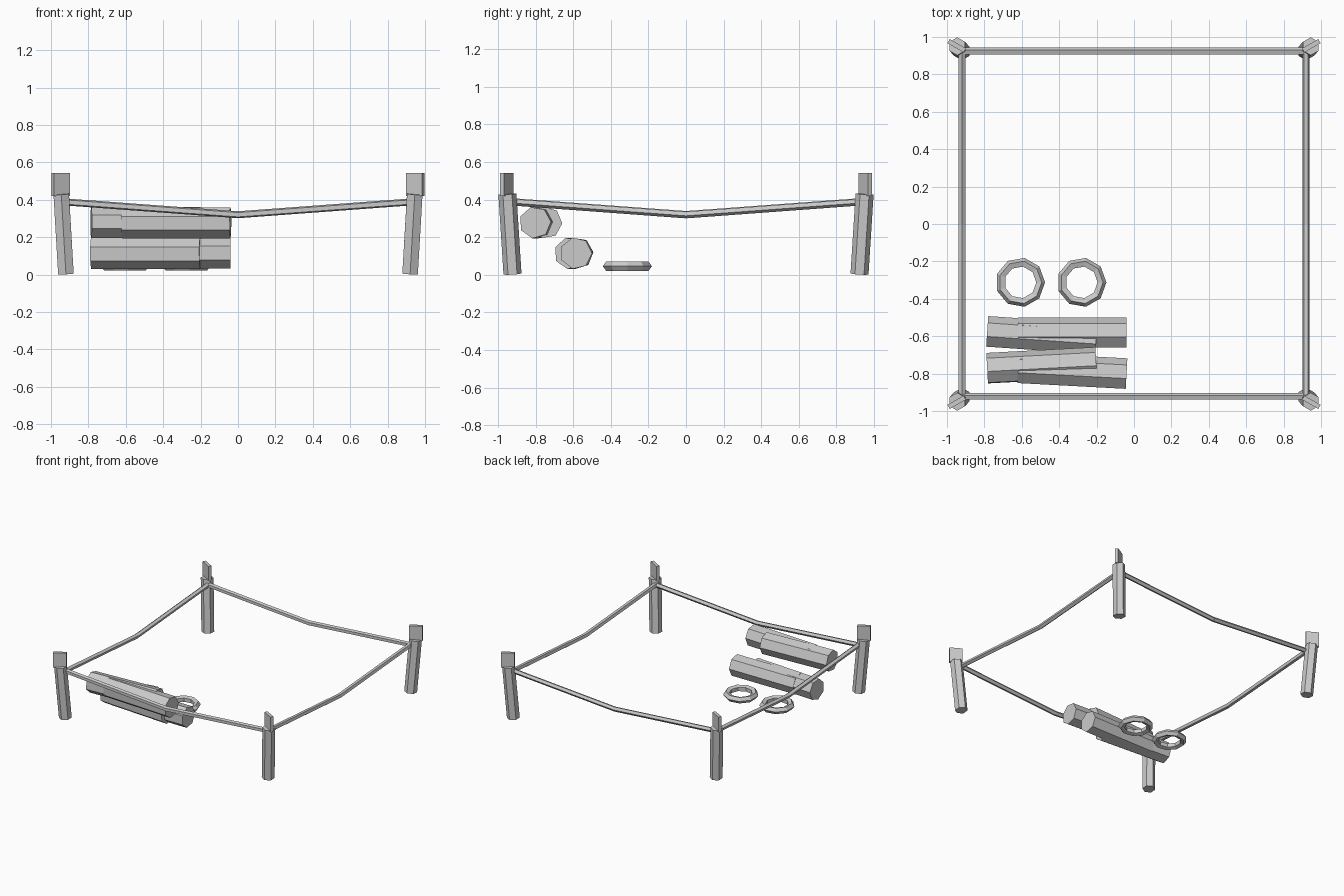
import bpy
import bmesh
from math import radians
from mathutils import Matrix, Vector

if "Cube" in bpy.data.objects:
    bpy.data.objects.remove(bpy.data.objects["Cube"])


def add_object(name, bm):
    mesh = bpy.data.meshes.new(name)
    bm.to_mesh(mesh)
    bm.free()
    obj = bpy.data.objects.new(name, mesh)
    bpy.context.collection.objects.link(obj)
    return obj


def rod(bm, a, b, radius, sides):
    """Capped prism running from point a to point b."""
    a, b = Vector(a), Vector(b)
    turn = Vector((0, 0, 1)).rotation_difference(b - a).to_matrix().to_4x4()
    bmesh.ops.create_cone(bm, cap_ends=True, segments=sides,
                          radius1=radius, radius2=radius, depth=(b - a).length,
                          matrix=Matrix.Translation((a + b) / 2) @ turn)


# Corner posts lean outwards, each with a thin upright plate on top
for fb, sy in (("front", -1), ("back", 1)):
    for lr, sx in (("left", -1), ("right", 1)):
        bm = bmesh.new()
        rod(bm, (sx * 0.92, sy * 0.923, 0.004), (sx * 0.945, sy * 0.95, 0.43), 0.048, 6)
        add_object(f"{fb}_{lr}_post", bm)

        bm = bmesh.new()
        bmesh.ops.create_cube(bm, size=1, matrix=(
            Matrix.Translation((sx * 0.948, sy * 0.953, 0.481))
            @ Matrix.Rotation(radians(30 * sx * sy), 4, "Z")
            @ Matrix.Diagonal((0.1, 0.025, 0.122, 1))))
        add_object(f"{fb}_{lr}_plate", bm)

# Sagging ropes between the posts, two straight lengths each
corners = [Vector((x, y, 0.388)) for x, y in
           ((-0.92, -0.923), (0.92, -0.923), (0.92, 0.923), (-0.92, 0.923))]
for i, side in enumerate(("front", "right", "back", "left")):
    a, b = corners[i], corners[(i + 1) % 4]
    middle = (a + b) / 2
    middle.z = 0.32
    bm = bmesh.new()
    rod(bm, a, middle, 0.0195, 5)
    rod(bm, middle, b, 0.0195, 5)
    add_object(f"{side}_rope", bm)

# Log pile: left x, left y, right x, right y, height
logs = {
    "lower_log_straight": (-0.62, -0.585, -0.04, -0.585, 0.115),
    "lower_log_angled": (-0.785, -0.577, -0.202, -0.617, 0.115),
    "upper_log_back": (-0.785, -0.774, -0.202, -0.743, 0.278),
    "upper_log_front": (-0.62, -0.772, -0.04, -0.803, 0.278),
}
for name, (x1, y1, x2, y2, z) in logs.items():
    bm = bmesh.new()
    rod(bm, (x1, y1, z), (x2, y2, z), 0.085, 7)
    add_object(name, bm)

# Two rings lying beside the logs
for name, x in (("left_ring", -0.608), ("right_ring", -0.28)):
    bpy.ops.mesh.primitive_torus_add(major_segments=9, minor_segments=5,
                                     major_radius=0.1065, minor_radius=0.026,
                                     location=(x, -0.312, 0.046))
    bpy.context.object.name = name
